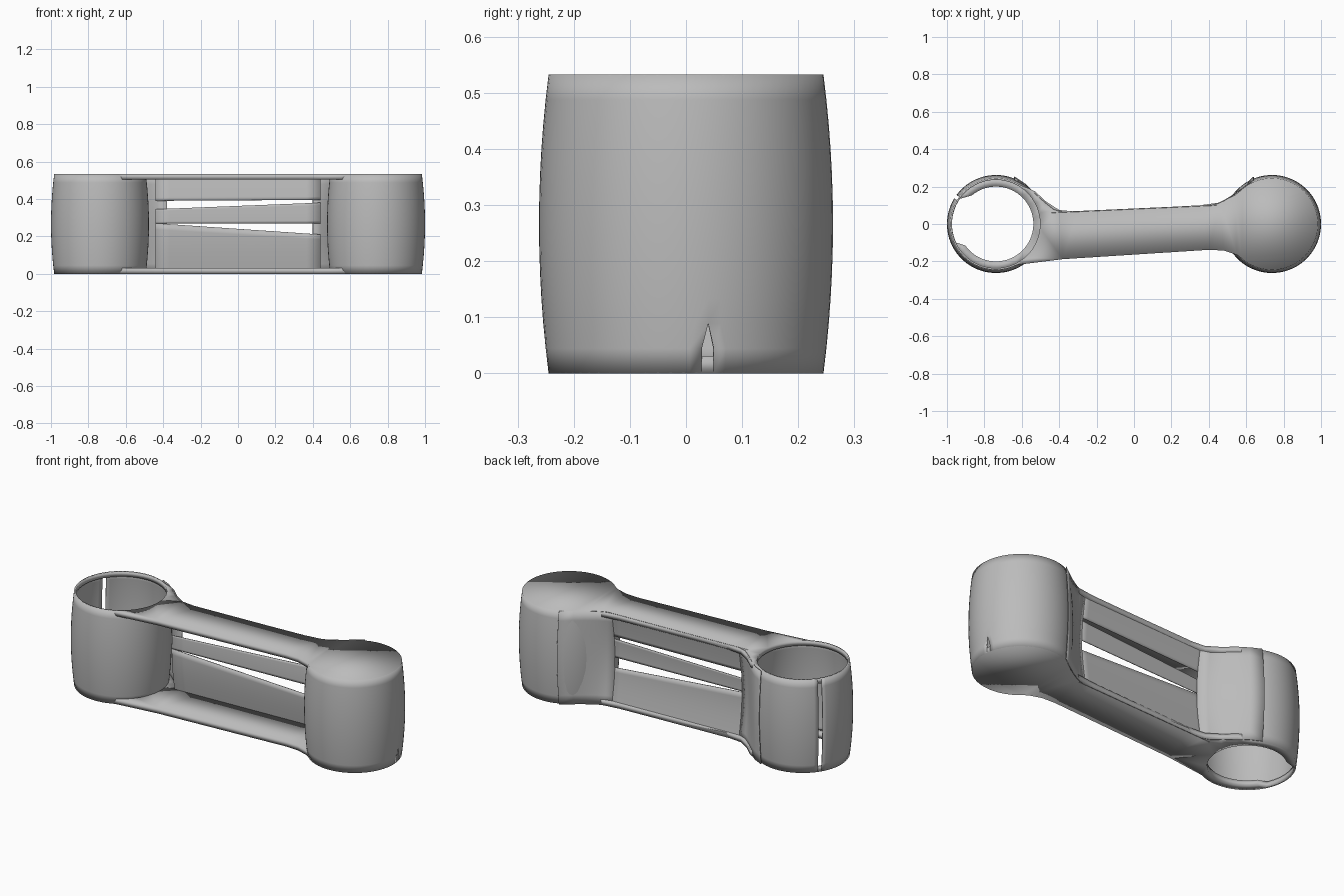
import bpy, bmesh
from math import sin, cos, radians, pi

cube = bpy.data.objects.get("Cube")
if cube:
    bpy.data.objects.remove(cube)

H = 0.532      # overall height
CX = 0.738     # barrel centre distance
END_R, BULGE = 0.245, 0.017

metal = bpy.data.materials.new("plain grey")
metal.use_nodes = True
GREY = (0.5, 0.5, 0.5, 1)
metal.diffuse_color = GREY
metal.node_tree.nodes["Principled BSDF"].inputs["Base Color"].default_value = GREY


def finish(name, bm, thickness=0.0, offset=-1):
    bmesh.ops.recalc_face_normals(bm, faces=bm.faces)
    mesh = bpy.data.meshes.new(name)
    bm.to_mesh(mesh)
    bm.free()
    mesh.materials.append(metal)
    obj = bpy.data.objects.new(name, mesh)
    bpy.context.collection.objects.link(obj)
    if thickness:
        mod = obj.modifiers.new("thickness", 'SOLIDIFY')
        mod.thickness, mod.offset = thickness, offset
    bpy.ops.object.select_all(action='DESELECT')
    obj.select_set(True)
    bpy.context.view_layer.objects.active = obj
    bpy.ops.object.shade_smooth_by_angle(angle=radians(35))
    return obj


def sheet(bm, rows):
    """Skin a grid of points, given as rows of equal length."""
    grid = [[bm.verts.new(p) for p in row] for row in rows]
    for a, b in zip(grid, grid[1:]):
        for i in range(len(a) - 1):
            bm.faces.new((a[i], a[i + 1], b[i + 1], b[i]))


def arc(cx, r, start, end, n=48):
    return [(cx + r * cos(radians(start + (end - start) * i / n)),
             r * sin(radians(start + (end - start) * i / n))) for i in range(n + 1)]


def barrel(name, cx, slit, slit_top):
    """Bulged tube with a narrow slit rising from its foot."""
    bm = bmesh.new()
    rows = []
    for k in range(13):
        z = H * k / 12
        r = END_R + BULGE * (1 - (2 * z / H - 1) ** 2)
        half = 2.5 if z < slit_top else 0.0
        rows.append([(x, y, z) for x, y in arc(cx, r, slit + half, slit + 360 - half, 72)])
    sheet(bm, rows)
    bmesh.ops.remove_doubles(bm, verts=bm.verts, dist=0.0005)
    finish(name, bm, 0.006)


barrel("open_barrel", -CX, 146, 0.6)
barrel("capped_barrel", CX, 9, 0.07)

# Dogbone outline shared by both plates
BACK = [(0.54, 0.155), (0.46, 0.115), (0.35, 0.1), (-0.3, 0.065),
        (-0.4, 0.075), (-0.47, 0.12), (-0.53, 0.175)]
FRONT = [(-0.62, -0.218), (-0.38, -0.188), (0.4, -0.138), (0.48, -0.142), (0.55, -0.165)]
OUTLINE = arc(CX, END_R, -132, 130) + BACK + arc(-CX, END_R, 60, 295) + FRONT


def plate(name, z, hole, thickness):
    bm = bmesh.new()
    for loop in (OUTLINE, hole):
        vs = [bm.verts.new((x, y, z)) for x, y in loop]
        for i, v in enumerate(vs):
            bm.edges.new((v, vs[i - 1]))
    bmesh.ops.triangle_fill(bm, use_beauty=True, use_dissolve=False, edges=bm.edges[:])
    finish(name, bm, thickness, 0)


# The lower ring is worn away on its outer side
worn = arc(-CX, 0.2, -145, 130) + arc(-CX, 0.235, 145, 205, 12)
plate("bottom_plate", 0.015, worn, 0.03)
plate("top_plate", H - 0.014, arc(-CX, 0.236, 0, 355), 0.028)


def back_y(x, z):
    """Depth of the slightly hollow back web."""
    return 0.081 + 0.045 * x - 0.03 * sin(pi * z / H)


# Web strips: (bottom left, bottom right, top left, top right) heights
STRIPS = {
    "lower_web": (0.0, 0.0, 0.27, 0.21),
    "middle_web": (0.27, 0.27, 0.345, 0.38),
    "upper_web": (0.39, 0.395, H, H),
}
for name, (bl, br, tl, tr) in STRIPS.items():
    bm = bmesh.new()
    rows = []
    for k in range(9):
        row = []
        for i in range(13):
            t = i / 12
            x = -0.44 + 0.88 * t
            lo, hi = bl + (br - bl) * t, tl + (tr - tl) * t
            z = lo + (hi - lo) * k / 8
            row.append((x, back_y(x, z), z))
        rows.append(row)
    sheet(bm, rows)
    finish(name, bm, 0.004, 0)

# Curved necks blending each barrel into the web
LEFT_NECK = [(-0.64, 0.235), (-0.58, 0.205), (-0.53, 0.165), (-0.48, 0.12), (-0.43, 0.08), (-0.38, 0.064)]
RIGHT_NECK = [(0.64, 0.235), (0.58, 0.19), (0.53, 0.155), (0.48, 0.125), (0.44, 0.107), (0.4, 0.099)]
for name, path in (("left_neck", LEFT_NECK), ("right_neck", RIGHT_NECK)):
    bm = bmesh.new()
    rows = []
    for k in range(11):
        z = H * k / 10
        s = sin(pi * z / H)
        last = len(path) - 1
        rows.append([(x, y + s * (BULGE * (1 - i / last) - 0.03 * i / last), z)
                     for i, (x, y) in enumerate(path)])
    sheet(bm, rows)
    finish(name, bm, 0.004, 0)
